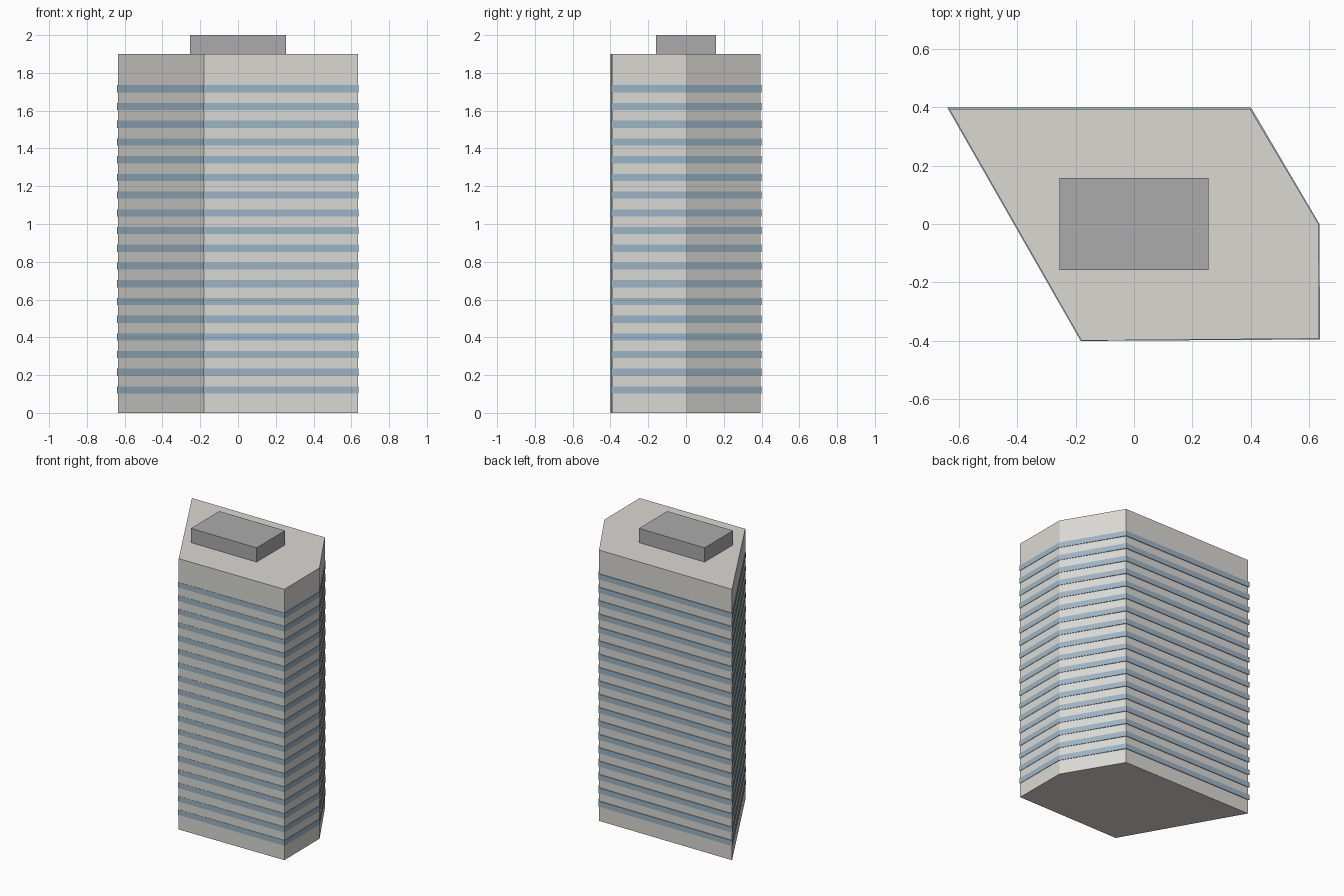
import bpy
import bmesh

cube = bpy.data.objects.get("Cube")
if cube:
    bpy.data.objects.remove(cube, do_unlink=True)


def material(name, rgb):
    mat = bpy.data.materials.new(name)
    mat.use_nodes = True
    colour = (*rgb, 1)
    mat.diffuse_color = colour
    mat.node_tree.nodes["Principled BSDF"].inputs["Base Color"].default_value = colour
    return mat


def prism(name, outline, bottom, top, mat):
    """Extrude a plan outline upward into a closed block."""
    bm = bmesh.new()
    base = bm.faces.new([bm.verts.new((x, y, bottom)) for x, y in outline])
    extruded = bmesh.ops.extrude_face_region(bm, geom=[base], use_keep_orig=True)
    risen = [v for v in extruded["geom"] if isinstance(v, bmesh.types.BMVert)]
    bmesh.ops.translate(bm, vec=(0, 0, top - bottom), verts=risen)
    bmesh.ops.recalc_face_normals(bm, faces=bm.faces)
    mesh = bpy.data.meshes.new(name)
    bm.to_mesh(mesh)
    bm.free()
    mesh.materials.append(mat)
    obj = bpy.data.objects.new(name, mesh)
    bpy.context.collection.objects.link(obj)
    return obj


concrete = material("pale concrete", (0.70, 0.69, 0.65))
glass = material("blue glass", (0.33, 0.46, 0.57))
plant_grey = material("roof grey", (0.41, 0.41, 0.41))

# Five-sided tower
tower_plan = [(-0.18, -0.4), (0.635, -0.393), (0.633, 0), (0.398, 0.395), (-0.634, 0.395)]
prism("tower_body", tower_plan, 0, 1.9, concrete)

# Window bands, standing slightly proud of the walls
band_plan = [(-0.183, -0.401), (0.638, -0.396), (0.636, 0), (0.401, 0.4), (-0.641, 0.4)]
FLOORS, FIRST, PITCH, HEIGHT = 18, 0.102, 0.0938, 0.038
for floor in range(FLOORS):
    z = FIRST + floor * PITCH
    prism(f"window_band_{floor + 1}", band_plan, z, z + HEIGHT, glass)

# Rooftop plant room
w, d = 0.255, 0.158
prism("roof_plant_room", [(-w, -d), (w, -d), (w, d), (-w, d)], 1.9, 2, plant_grey)
